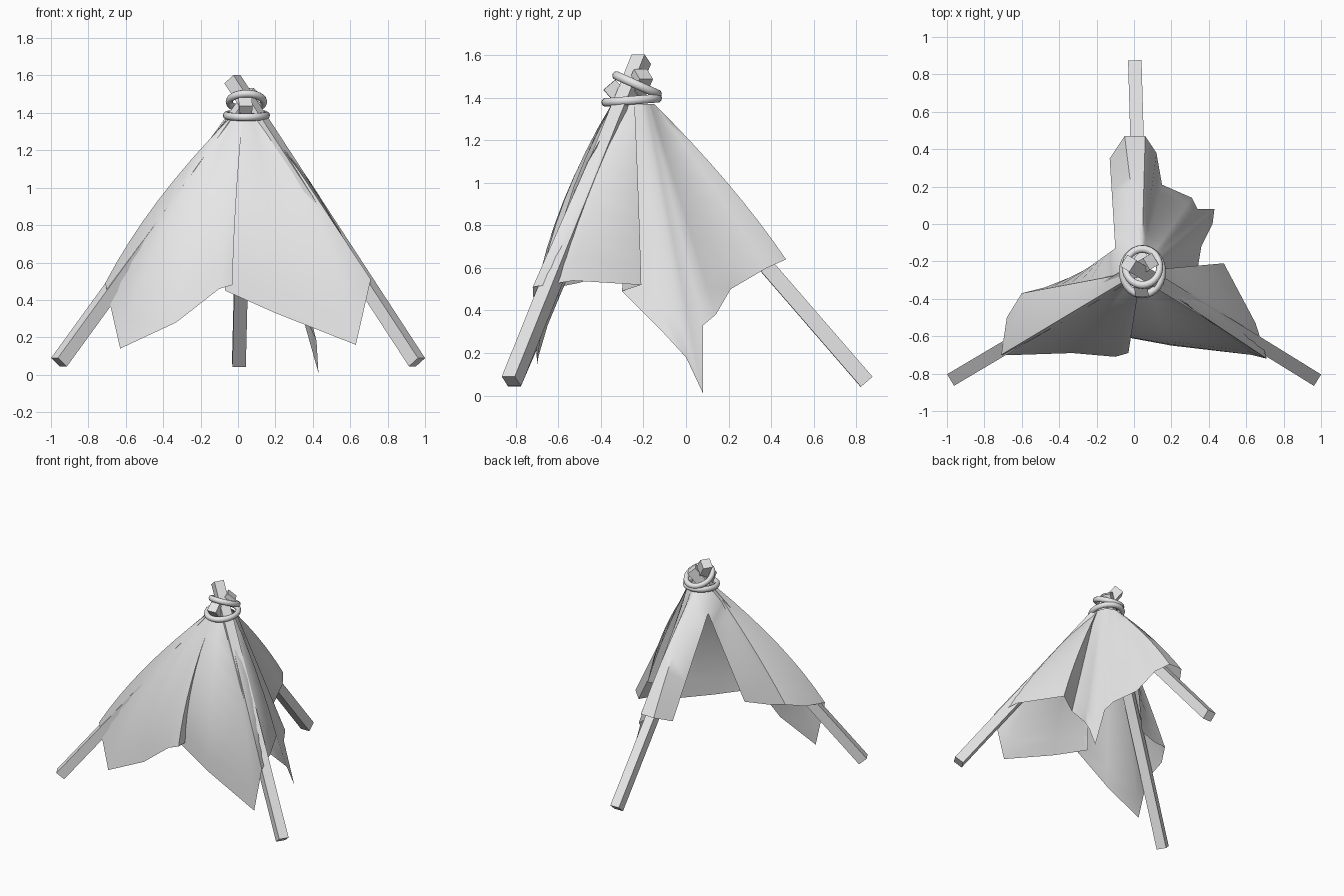
import bpy, bmesh, math
from mathutils import Vector, Matrix

default = bpy.data.objects.get("Cube")
if default:
    bpy.data.objects.remove(default, do_unlink=True)

grey = bpy.data.materials.new("plain_grey")
grey.use_nodes = True
grey.diffuse_color = (0.8, 0.8, 0.8, 1)
grey.node_tree.nodes["Principled BSDF"].inputs["Base Color"].default_value = (0.8, 0.8, 0.8, 1)


def finish(name, bm, smooth):
    mesh = bpy.data.meshes.new(name)
    bm.to_mesh(mesh)
    bm.free()
    mesh.materials.append(grey)
    obj = bpy.data.objects.new(name, mesh)
    bpy.context.collection.objects.link(obj)
    if smooth:
        bpy.ops.object.select_all(action='DESELECT')
        obj.select_set(True)
        bpy.context.view_layer.objects.active = obj
        bpy.ops.object.shade_smooth_by_angle(angle=math.radians(50))
    return obj


# Square pole running from its foot to its tip, with two level sides
def pole(name, foot, tip, width=0.072):
    foot, tip = Vector(foot), Vector(tip)
    axis = (tip - foot).normalized()
    side = axis.cross(Vector((0, 0, 1))).normalized()
    turn = Matrix((side, axis.cross(side), axis)).transposed().to_4x4()
    bm = bmesh.new()
    bmesh.ops.create_cube(bm, size=1)
    bmesh.ops.scale(bm, vec=(width, width, (tip - foot).length), verts=bm.verts)
    bmesh.ops.transform(bm, matrix=Matrix.Translation((foot + tip) / 2) @ turn, verts=bm.verts)
    finish(name, bm, False)


pole("right_pole", (-0.957, -0.82, 0.067), (0.09, -0.2, 1.51))
pole("left_pole", (0.957, -0.82, 0.067), (-0.03, -0.21, 1.58))
pole("back_pole", (0.005, 0.848, 0.065), (0.04, -0.36, 1.46))


# Rope loop: a round cord swept around a tilted ring
def rope(name, centre, radius, tilt, cord=0.021, around=28, sides=10):
    place = Matrix.Translation(centre) @ Matrix.Rotation(tilt, 4, 'X')
    bm = bmesh.new()
    rings = []
    for i in range(around):
        a = math.tau * i / around
        ring = []
        for j in range(sides):
            b = math.tau * j / sides
            r = radius + cord * math.cos(b)
            point = Vector((r * math.cos(a) * 0.88, r * math.sin(a), cord * math.sin(b)))
            ring.append(bm.verts.new(place @ point))
        rings.append(ring)
    for i in range(around):
        here, after = rings[i], rings[(i + 1) % around]
        for j in range(sides):
            k = (j + 1) % sides
            bm.faces.new((here[j], after[j], after[k], here[k]))
    finish(name, bm, True)


rope("lower_rope", (0.045, -0.255, 1.387), 0.122, 0.08)
rope("upper_rope", (0.045, -0.23, 1.46), 0.105, -0.42)

# Cloth ribs: hem position and outward bulge, walking round from the opening
OPENING = (-0.1, -0.13, 1.24)
SLIT = (0.32, -0.46, 1.1)
right_wrap = [
    (-0.31, -0.28, 0.55, 0), (-0.48, -0.34, 0.55, 0.02), (-0.6, -0.37, 0.57, 0.02),
    (-0.68, -0.5, 0.53, 0.03), (-0.71, -0.7, 0.49, 0.06),
]
front_panel = [
    (-0.63, -0.7, 0.14, 0.1), (-0.33, -0.69, 0.28, 0.08), (-0.1, -0.71, 0.46, 0.05),
    (-0.03, -0.69, 0.48, 0.05), (-0.03, -0.61, 0.48, 0.06), (-0.07, -0.6, 0.45, 0.07),
    (0.2, -0.65, 0.33, 0.08), (0.63, -0.7, 0.16, 0.1),
]
left_panel = [
    (0.71, -0.72, 0.51, 0), (0.65, -0.53, 0.54, 0.05), (0.48, -0.21, 0.52, 0.02),
    (0.33, -0.3, 0.49, 0), (0.36, -0.12, 0.31, 0), (0.42, 0, 0.18, 0),
    (0.43, 0.08, 0.01, 0), (0.34, 0.08, 0.33, 0),
]
back_wrap = [
    (0.31, 0.14, 0.38, 0), (0.15, 0.21, 0.5, 0), (0.12, 0.38, 0.6, 0.01),
    (0.06, 0.47, 0.64, 0.03), (-0.05, 0.47, 0.64, 0.03), (-0.13, 0.35, 0.59, 0),
]
ribs = right_wrap + front_panel + left_panel + back_wrap
tops = {0: OPENING, len(ribs) - 1: OPENING, len(right_wrap + front_panel): SLIT}

NECK = Vector((0.04, -0.25, 1.37))
ROWS = 8
bm = bmesh.new()
grid = []
for i, (x, y, z, bulge) in enumerate(ribs):
    hem = Vector((x, y, z))
    out = Vector((x - NECK.x, y - NECK.y, 0)).normalized()
    top = Vector(tops[i]) if i in tops else NECK + out * 0.1
    column = []
    for row in range(ROWS + 1):
        s = row / ROWS
        column.append(bm.verts.new(top.lerp(hem, s) + out * bulge * 4 * s * (1 - s)))
    grid.append(column)
for here, after in zip(grid, grid[1:]):
    for row in range(ROWS):
        bm.faces.new((here[row], here[row + 1], after[row + 1], after[row]))
# Small piece closing the cloth above the opening
bm.faces.new((grid[-2][0], grid[0][0], grid[1][0]))
bmesh.ops.remove_doubles(bm, verts=bm.verts, dist=0.0005)
bmesh.ops.recalc_face_normals(bm, faces=bm.faces)
finish("cloth_cover", bm, True)
